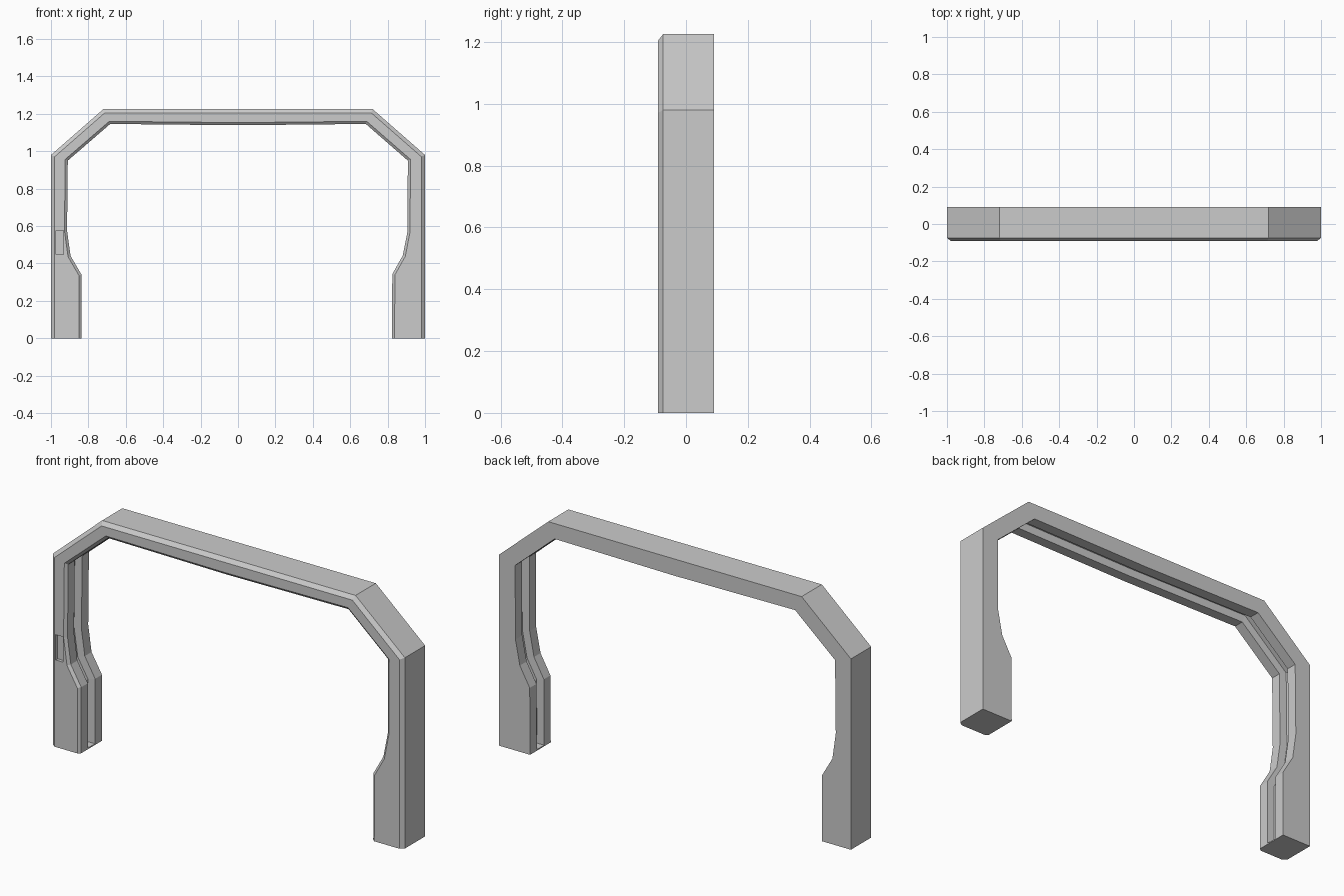
import bpy, bmesh
from mathutils import Vector

if "Cube" in bpy.data.objects:
    bpy.data.objects.remove(bpy.data.objects["Cube"])

# Inner outline (x, z) from the right foot over the top to the left foot, and matching outer outline
inner = [(.823, 0), (.825, .343), (.881, .443), (.906, .57), (.908, .95), (.683, 1.146), (0, 1.139),
         (-.683, 1.146), (-.91, .95), (-.914, .575), (-.895, .44), (-.836, .339), (-.836, 0)]
outer = [(1, 0), (1, .343), (1, .443), (1, .57), (1, .98), (.72, 1.225), (0, 1.225),
         (-.72, 1.225), (-1, .98), (-1, .575), (-1, .44), (-1, .339), (-1, 0)]


def offset(path, d):
    """Mitred offset; positive d moves towards the outside of the arch."""
    pts = [Vector(p) for p in path]
    out = []
    for i, p in enumerate(pts):
        a = (p - pts[i - 1]).normalized() if i > 0 else None
        b = (pts[i + 1] - p).normalized() if i < len(pts) - 1 else None
        a, b = a or b, b or a
        na, nb = Vector((a.y, -a.x)), Vector((b.y, -b.x))
        q = p + (na + nb) * (d / (1 + na.dot(nb)))
        if i in (0, len(pts) - 1):
            q.y = 0
        out.append(q)
    return out


def make_object(name, bm):
    bmesh.ops.recalc_face_normals(bm, faces=bm.faces[:])
    me = bpy.data.meshes.new(name)
    bm.to_mesh(me)
    bm.free()
    ob = bpy.data.objects.new(name, me)
    bpy.context.collection.objects.link(ob)
    return ob


def box(name, lo, hi):
    bm = bmesh.new()
    bmesh.ops.create_cube(bm, size=1)
    for v in bm.verts:
        v.co = [(hi[k] if v.co[k] > 0 else lo[k]) for k in range(3)]
    return make_object(name, bm)


# Arch frame: chamfered front edges and a channel along the inner side
rails = [(offset(outer, 0), .09), (offset(outer, 0), -.074), (offset(outer, -.02), -.09),
         (offset(inner, .014), -.09), (offset(inner, 0), -.078), (offset(inner, 0), -.025),
         (offset(inner, .04), -.023), (offset(inner, .04), .033), (offset(inner, 0), .035),
         (offset(inner, 0), .09)]
bm = bmesh.new()
rings = [[bm.verts.new((p[i].x, y, p[i].y)) for p, y in rails] for i in range(len(inner))]
n = len(rails)
for r, s in zip(rings, rings[1:]):
    for k in range(n):
        bm.faces.new((r[k], r[(k + 1) % n], s[(k + 1) % n], s[k]))
bm.faces.new(rings[0])
bm.faces.new(rings[-1])
frame = make_object("arch_frame", bm)

# Small panel recess on the front of the left leg
cutter = box("panel_recess_cutter", (-.973, -.2, .447), (-.932, -.074, .577))
cutter.hide_render = True
cutter.hide_viewport = True
cutter.display_type = 'WIRE'
mod = frame.modifiers.new("panel_recess", 'BOOLEAN')
mod.operation = 'DIFFERENCE'
mod.solver = 'EXACT'
mod.object = cutter

# Plates closing the channel at both feet
box("foot_plate_right", (.823, -.026, 0), (.87, .036, .006))
box("foot_plate_left", (-.883, -.026, 0), (-.836, .036, .006))
